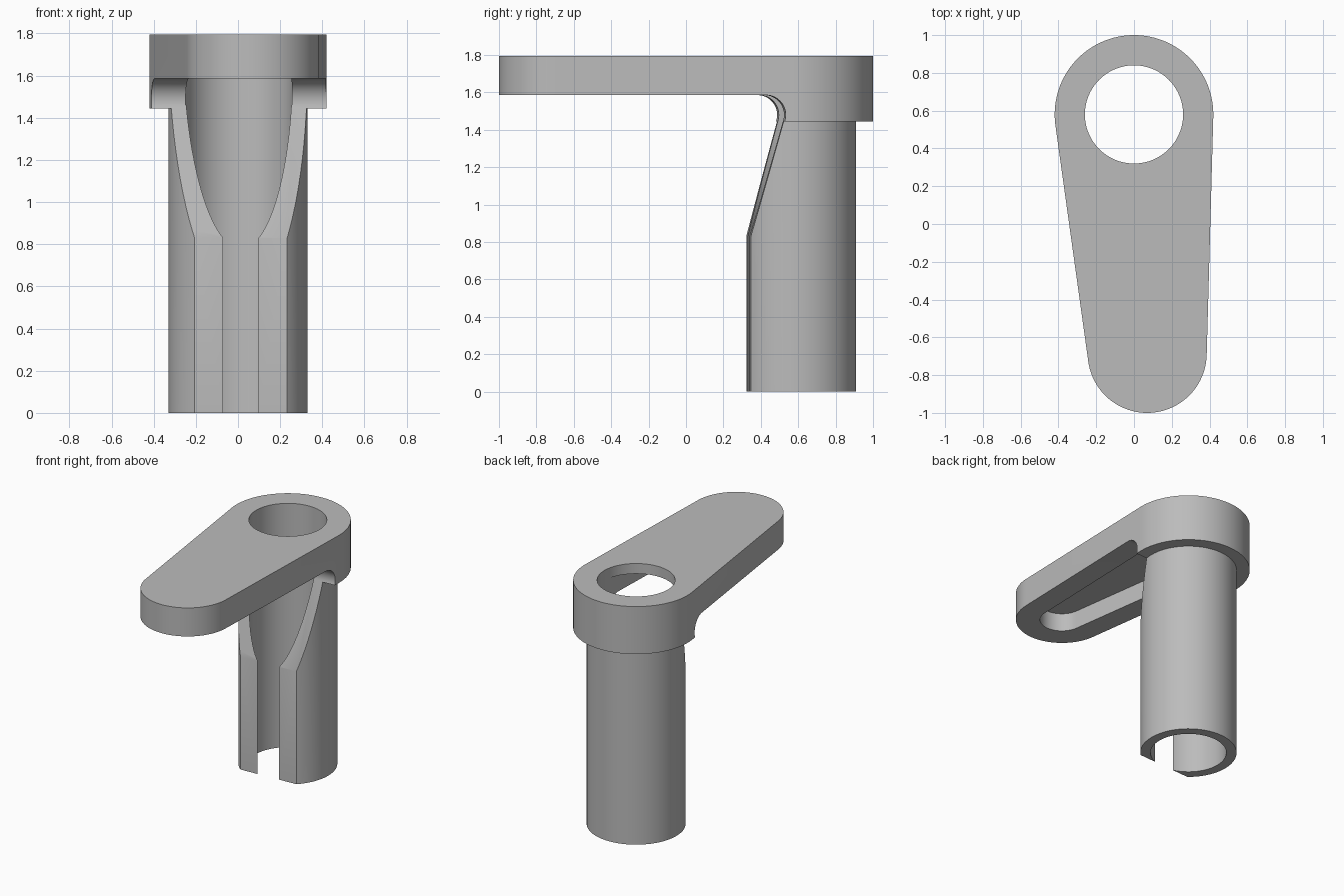
import bpy
import bmesh
from math import sin, cos, pi, acos, asin, atan2, radians
from mathutils import Vector, Matrix

if "Cube" in bpy.data.objects:
    bpy.data.objects.remove(bpy.data.objects["Cube"], do_unlink=True)

HUB = Vector((0, 0.58))
TIP = Vector((0.07, -0.685))
AXIS = TIP - HUB
HEADING = atan2(AXIS.y, AXIS.x)
TOP, ARM_BASE, COLLAR_BASE = 1.795, 1.585, 1.445
BORE = 0.26

grey = bpy.data.materials.new("plain grey")
grey.use_nodes = True
colour = (0.5, 0.5, 0.5, 1)
grey.diffuse_color = colour
grey.node_tree.nodes["Principled BSDF"].inputs["Base Color"].default_value = colour


def arc(centre, radius, start, end, steps):
    return [centre + radius * Vector((cos(t), sin(t)))
            for t in (start + (end - start) * i / steps for i in range(steps + 1))]


def teardrop(hub_radius, tip_radius):
    """Outline around the hub and tip circles with tangent sides."""
    spread = acos((hub_radius - tip_radius) / AXIS.length)
    return (arc(HUB, hub_radius, HEADING + spread, HEADING + 2 * pi - spread, 64)
            + arc(TIP, tip_radius, HEADING - spread, HEADING + spread, 48))


def prism(name, outline, low, high, matrix=Matrix()):
    bm = bmesh.new()
    base = bm.faces.new([bm.verts.new((p.x, p.y, low)) for p in outline])
    top = bmesh.ops.extrude_face_region(bm, geom=[base])["geom"]
    bmesh.ops.translate(bm, vec=(0, 0, high - low),
                        verts=[v for v in top if isinstance(v, bmesh.types.BMVert)])
    bmesh.ops.transform(bm, matrix=matrix, verts=bm.verts)
    bmesh.ops.recalc_face_normals(bm, faces=bm.faces)
    mesh = bpy.data.meshes.new(name)
    bm.to_mesh(mesh)
    bm.free()
    mesh.materials.append(grey)
    obj = bpy.data.objects.new(name, mesh)
    bpy.context.collection.objects.link(obj)
    return obj


def disc(radius):
    return arc(HUB, radius, 0, 2 * pi, 96)[:-1]


def combine(body, other, operation):
    mod = body.modifiers.new(operation, "BOOLEAN")
    mod.operation, mod.solver, mod.object = operation, "EXACT", other
    bpy.context.view_layer.objects.active = body
    bpy.ops.object.modifier_apply(modifier=mod.name)
    bpy.data.objects.remove(other, do_unlink=True)


# Arm with its deep collar, joined to the tube
body = prism("lever_with_tube", teardrop(0.42, 0.315), COLLAR_BASE, TOP)
combine(body, prism("tube", disc(0.33), 0, 1.65), "UNION")

# Front relief: flat face, sloped face, then a fillet up to the arm's underside
knee = Vector((0.246, 0.83))
fillet = 0.105
centre = Vector((0.175, ARM_BASE - fillet))
to_centre = centre - knee
slope = atan2(to_centre.y, to_centre.x) + asin(fillet / to_centre.length)
profile = [Vector((2, -0.1)), Vector((knee.x, -0.1)), knee]
profile += arc(centre, fillet, slope + pi / 2, pi / 2, 16)
profile += [Vector((2, ARM_BASE))]
place = (Matrix.Translation((HUB.x, HUB.y, 0)) @ Matrix.Rotation(HEADING, 4, "Z")
         @ Matrix.Rotation(radians(90), 4, "X"))
combine(body, prism("relief", profile, -1, 1, place), "DIFFERENCE")

# Hollow underside of the arm, and the bore through hub and tube
combine(body, prism("pocket", teardrop(0.258, 0.15), 1.46, 1.72), "DIFFERENCE")
combine(body, prism("bore", disc(BORE), -0.1, 2), "DIFFERENCE")

# Smooth walls with crisp edges
bpy.ops.object.select_all(action="DESELECT")
body.select_set(True)
bpy.context.view_layer.objects.active = body
bpy.ops.object.shade_smooth_by_angle(angle=radians(25))
